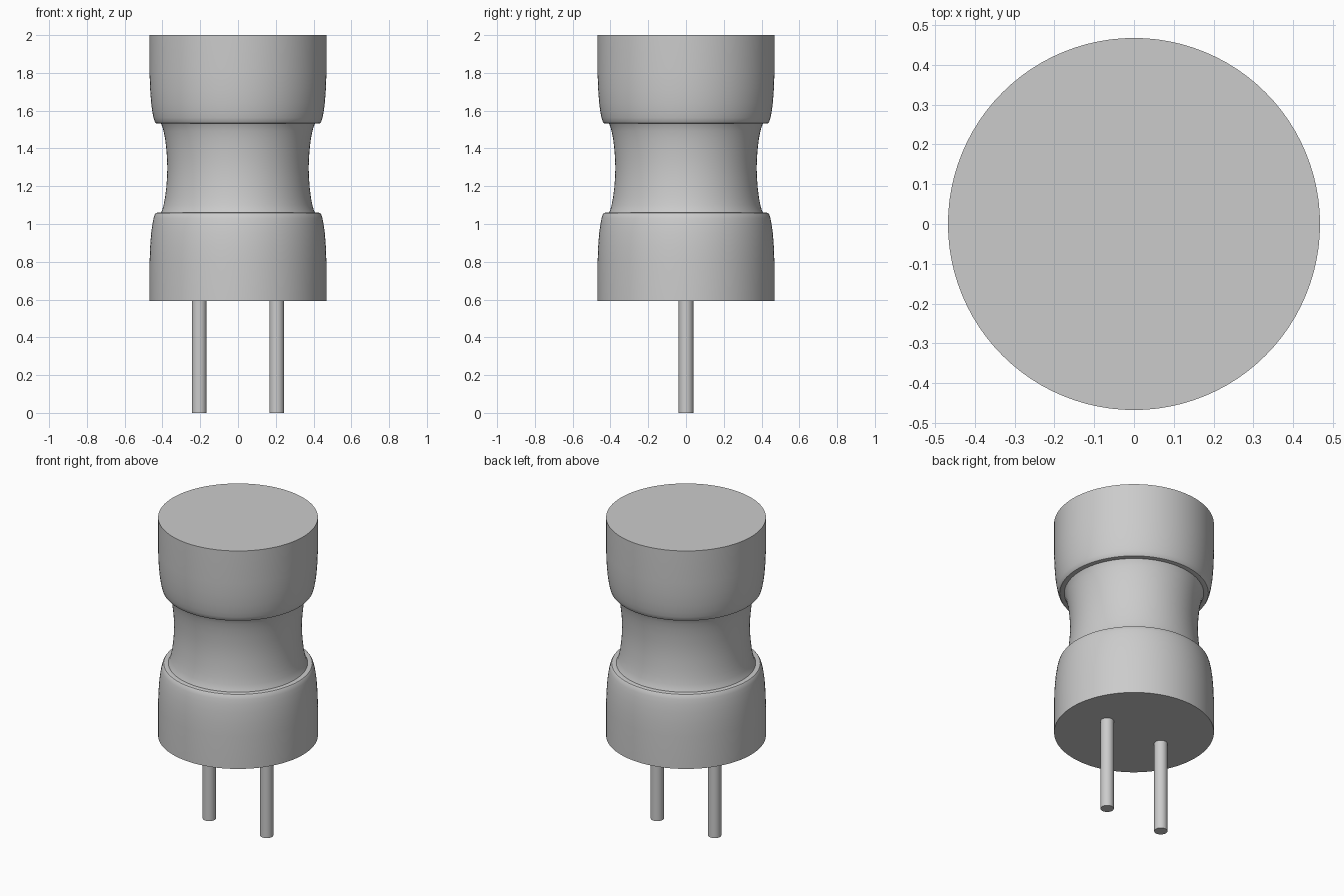
import bpy, bmesh, math

cube = bpy.data.objects.get("Cube")
if cube:
    bpy.data.objects.remove(cube, do_unlink=True)

grey = bpy.data.materials.new("plain_grey")
grey.use_nodes = True
colour = (0.6, 0.6, 0.6, 1)
grey.diffuse_color = colour
grey.node_tree.nodes["Principled BSDF"].inputs["Base Color"].default_value = colour


def lathe(name, profile, sides, location=(0, 0, 0)):
    """Revolve (radius, height) points round z and cap both ends."""
    bm = bmesh.new()
    rings = [[bm.verts.new((r * math.cos(2 * math.pi * i / sides),
                            r * math.sin(2 * math.pi * i / sides), z))
              for i in range(sides)] for r, z in profile]
    for low, high in zip(rings, rings[1:]):
        for i in range(sides):
            j = (i + 1) % sides
            bm.faces.new((low[i], low[j], high[j], high[i]))
    bm.faces.new(rings[0][::-1])
    bm.faces.new(rings[-1])
    mesh = bpy.data.meshes.new(name)
    bm.to_mesh(mesh)
    bm.free()
    mesh.materials.append(grey)
    obj = bpy.data.objects.new(name, mesh)
    obj.location = location
    bpy.context.collection.objects.link(obj)
    bpy.ops.object.select_all(action="DESELECT")
    obj.select_set(True)
    bpy.context.view_layer.objects.active = obj
    bpy.ops.object.shade_smooth_by_angle(angle=math.radians(35))
    return obj


# Body: lower flange and half the waist, mirrored about the middle height
base, middle = 0.592, 1.296
lower = [(0.468, base), (0.468, 0.8), (0.465, 0.88), (0.46, 0.95),
         (0.453, 1.0), (0.447, 1.03), (0.441, 1.05), (0.435, 1.058),
         (0.428, 1.06), (0.408, 1.06), (0.401, 1.075), (0.394, 1.1),
         (0.386, 1.14), (0.38, 1.19), (0.376, 1.24), (0.374, middle)]
upper = [(r, 2 * middle - z) for r, z in lower[-2::-1]]
lathe("spool_body", lower + upper, 96)

# Two straight leads under the body
for side, x in (("right", -0.205), ("left", 0.205)):
    lathe(side + "_lead", [(0.039, 0), (0.039, base + 0.01)], 32, (x, 0, 0))
